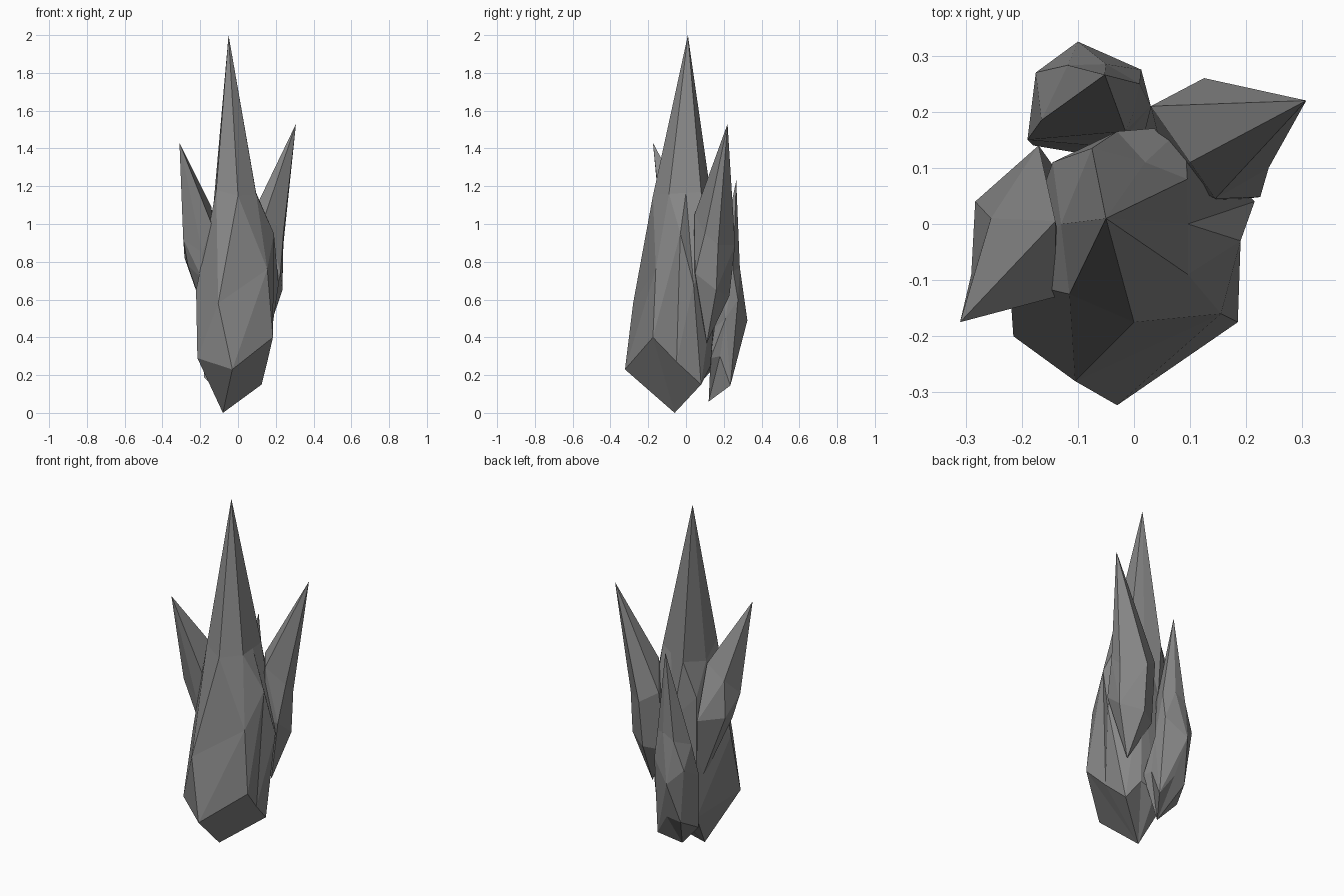
import bpy
import bmesh

cube = bpy.data.objects.get("Cube")
if cube:
    bpy.data.objects.remove(cube, do_unlink=True)

# One stone colour for the whole cluster
stone = bpy.data.materials.new("grey stone")
stone.use_nodes = True
colour = (0.24, 0.24, 0.24, 1)
stone.diffuse_color = colour
shader = stone.node_tree.nodes["Principled BSDF"]
shader.inputs["Base Color"].default_value = colour
shader.inputs["Roughness"].default_value = 0.9


def crystal(name, tip, rings, root):
    """Skin a faceted crystal from tip to root through counter-clockwise rings, in hundredths."""
    bm = bmesh.new()

    def point(co):
        return bm.verts.new([value / 100 for value in co])

    def facets(a, b, c, d):
        # Split a twisted quad along the diagonal that bulges outward
        normal = (b.co - a.co).cross(c.co - a.co)
        if normal.dot(d.co - a.co) <= 0:
            triangles = (a, b, c), (a, c, d)
        else:
            triangles = (a, b, d), (b, c, d)
        for triangle in triangles:
            bm.faces.new(triangle)

    top, bottom = point(tip), point(root)
    loops = [[point(co) for co in ring] for ring in rings]
    count = len(loops[0])
    for i in range(count):
        j = (i + 1) % count
        bm.faces.new((top, loops[0][i], loops[0][j]))
        bm.faces.new((bottom, loops[-1][j], loops[-1][i]))
        for upper, lower in zip(loops, loops[1:]):
            facets(upper[i], lower[i], lower[j], upper[j])
    bmesh.ops.recalc_face_normals(bm, faces=bm.faces[:])
    mesh = bpy.data.meshes.new(name)
    bm.to_mesh(mesh)
    bm.free()
    mesh.materials.append(stone)
    obj = bpy.data.objects.new(name, mesh)
    bpy.context.collection.objects.link(obj)


# Tall central crystal: spike base, shoulder, foot
spike = [(-11.5, -12.5, 118), (0, -17.5, 115), (9.6, -9, 116), (9.6, 0, 116.5),
         (9.5, 8, 117), (2, 11, 115), (-7.5, 13.5, 113), (-13, 0, 110)]
shoulder = [(-10.5, -28, 58), (15.5, -16, 76), (19, -3, 95), (21.5, 4, 68),
            (9, 17.5, 85), (-3, 16.5, 80), (-14.5, 11, 93), (-22.2, -10, 65)]
foot = [(-3, -32.3, 23), (18.5, -17.5, 40), (15.5, -5, 27), (12.5, 8, 15),
        (6, 13, 25), (-4, 13, 22), (-14, 10, 22), (-21.5, -20, 29)]
crystal("main_crystal", (-5, 1, 200), [spike, shoulder, foot], (-8, -6, 0))

# Side crystal leaning to +x
spike = [(10, 11, 110), (14.5, 4.5, 105), (24, 10, 95),
         (24, 17, 89), (12.5, 26, 89), (3, 21, 95)]
shoulder = [(6, 9, 75), (15, 4, 75), (22.5, 4.8, 74),
            (23.5, 16, 65), (12, 23, 62), (2, 17, 60)]
crystal("left_crystal", (30.7, 22, 153), [spike, shoulder], (14, 11, 37))

# Side crystal leaning to -x
spike = [(-14, 0.5, 109), (-25.5, 1, 102), (-29, -9, 92),
         (-19, -12, 85), (-14, -13, 100)]
shoulder = [(-17, 14, 81), (-28.3, 4, 82), (-26.5, -5, 78),
            (-19, -10, 71), (-12, -10, 80)]
crystal("right_crystal", (-31, -17.5, 143), [spike, shoulder], (-12, 7, 36))

# Small crystal at the back
spike = [(-1.5, 16.5, 75), (0, 20, 75), (1, 25, 75),
         (-5, 28.5, 77), (-11.8, 28.3, 73), (-16.5, 18.5, 69)]
shoulder = [(-2, 15, 45), (3, 21, 50), (1.3, 27.5, 60),
            (-10, 32.5, 49), (-17.5, 27, 57), (-19, 15, 50)]
foot = [(4.5, 13, 29), (3, 18, 30), (2, 23.5, 14.5),
        (-6, 26.5, 27), (-14, 25, 25), (-18, 14, 19)]
crystal("back_crystal", (-5.2, 26.6, 123), [spike, shoulder, foot], (-6, 12, 6))
